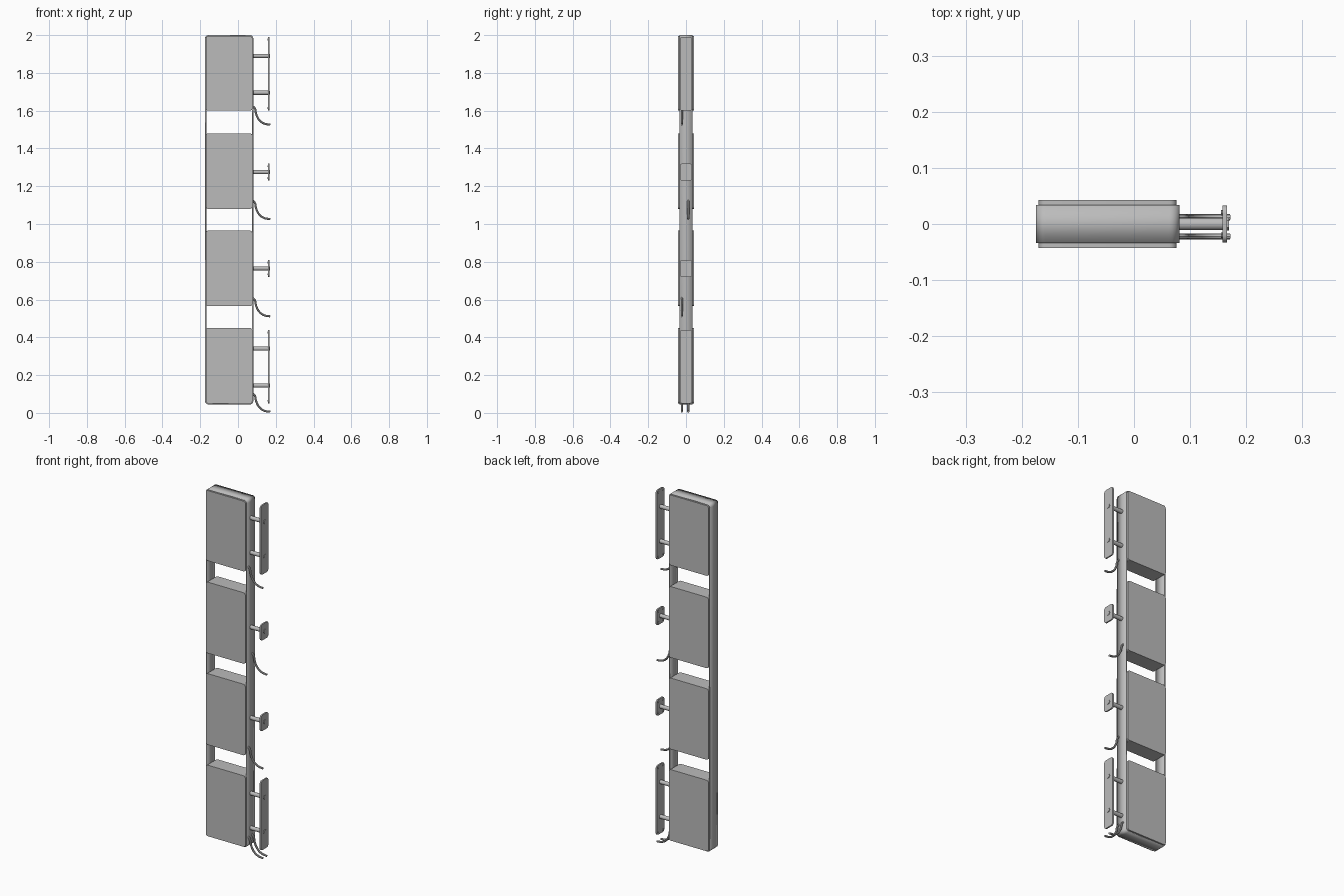
import bpy, bmesh
from math import radians
from mathutils import Matrix, Vector

if "Cube" in bpy.data.objects:
    bpy.data.objects.remove(bpy.data.objects["Cube"], do_unlink=True)

grey = bpy.data.materials.new("mid grey")
grey.use_nodes = True
grey.diffuse_color = (0.5, 0.5, 0.5, 1)
grey.node_tree.nodes["Principled BSDF"].inputs["Base Color"].default_value = (0.5, 0.5, 0.5, 1)


def finish(obj):
    """Apply material and smooth shading with sharp edges."""
    obj.data.materials.append(grey)
    bpy.ops.object.select_all(action="DESELECT")
    obj.select_set(True)
    bpy.context.view_layer.objects.active = obj
    bpy.ops.object.shade_smooth_by_angle(angle=radians(35))
    return obj


def from_bmesh(name, bm):
    mesh = bpy.data.meshes.new(name)
    bm.to_mesh(mesh)
    bm.free()
    obj = bpy.data.objects.new(name, mesh)
    bpy.context.collection.objects.link(obj)
    return finish(obj)


def rounded_box(name, low, high, axis, radius, hollow=0):
    """Box with corners rounded around one axis, optionally an open ring."""
    low, high = Vector(low), Vector(high)
    bm = bmesh.new()
    bmesh.ops.create_cube(bm, size=1)
    bmesh.ops.scale(bm, vec=high - low, verts=bm.verts)
    bmesh.ops.translate(bm, vec=(low + high) / 2, verts=bm.verts)
    edges = [e for e in bm.edges
             if abs((e.verts[0].co - e.verts[1].co).normalized()[axis]) > 0.9]
    bmesh.ops.bevel(bm, geom=edges, offset=radius, segments=5, profile=0.5, affect="EDGES")
    bm.normal_update()
    if hollow:
        caps = [f for f in bm.faces if abs(f.normal[axis]) > 0.9]
        bmesh.ops.delete(bm, geom=caps, context="FACES")
    obj = from_bmesh(name, bm)
    if hollow:
        mod = obj.modifiers.new("wall", "SOLIDIFY")
        mod.thickness = hollow
        mod.offset = -1
    return obj


def rod(name, x0, x1, y, z, radius, sides):
    """Cylinder lying along x."""
    bm = bmesh.new()
    bmesh.ops.create_cone(bm, cap_ends=True, segments=sides, radius1=radius,
                          radius2=radius, depth=x1 - x0,
                          matrix=Matrix.Translation(((x0 + x1) / 2, y, z))
                          @ Matrix.Rotation(radians(90), 4, "Y"))
    return from_bmesh(name, bm)


def cable(name, y, z):
    """Thin lead that leaves the frame and bends away to the wall."""
    path = [(0.076, 0.105), (0.089, 0.092), (0.096, 0.062), (0.113, 0.030),
            (0.138, 0.012), (0.171, 0.006)]
    curve = bpy.data.curves.new(name, "CURVE")
    curve.dimensions = "3D"
    curve.bevel_depth = 0.0055
    curve.bevel_resolution = 2
    curve.resolution_u = 5
    curve.use_fill_caps = True
    spline = curve.splines.new("BEZIER")
    spline.bezier_points.add(len(path) - 1)
    for point, (x, dz) in zip(spline.bezier_points, path):
        point.co = (x, y, z + dz)
        point.handle_left_type = point.handle_right_type = "AUTO"
    obj = bpy.data.objects.new(name, curve)
    bpy.context.collection.objects.link(obj)
    bpy.ops.object.select_all(action="DESELECT")
    obj.select_set(True)
    bpy.context.view_layer.objects.active = obj
    bpy.ops.object.convert(target="MESH")
    finish(bpy.context.view_layer.objects.active)


# Outer band running round the whole sign
rounded_box("frame_band", (-0.175, -0.034, 0.045), (0.081, 0.034, 2), 1, 0.018, 0.007)

# Four display boxes
for i, (z0, z1) in enumerate([(0.05, 0.45), (0.565, 0.965), (1.08, 1.48), (1.6, 1.995)]):
    rounded_box(f"display_box_{i + 1}", (-0.17, -0.043, z0), (0.076, 0.043, z1), 1, 0.013)

# Wall brackets: plate, support tubes, bolts and screws
brackets = [(0.05, 0.44, (0.145, 0.34)), (0.72, 0.81, (0.765,)),
            (1.23, 1.32, (1.275,)), (1.6, 1.99, (1.695, 1.89))]
for i, (z0, z1, tubes) in enumerate(brackets, 1):
    rounded_box(f"wall_plate_{i}", (0.158, -0.033, z0), (0.166, 0.033, z1), 0, 0.014)
    for j, z in enumerate(tubes, 1):
        rod(f"support_tube_{i}_{j}", 0.078, 0.16, 0, z, 0.011, 24)
        rod(f"bolt_head_{i}_{j}", 0.164, 0.169, 0, z, 0.012, 6)
    for z in (z0 + 0.014, z1 - 0.014):
        for y in (-0.02, 0.02):
            rod(f"plate_screw_{i}", 0.155, 0.16, y, z, 0.005, 10)

# Power leads
for i, (y, z) in enumerate([(-0.022, 0), (0.012, 0), (-0.022, 0.505),
                            (0.012, 1.02), (-0.022, 1.52)], 1):
    cable(f"power_lead_{i}", y, z)
